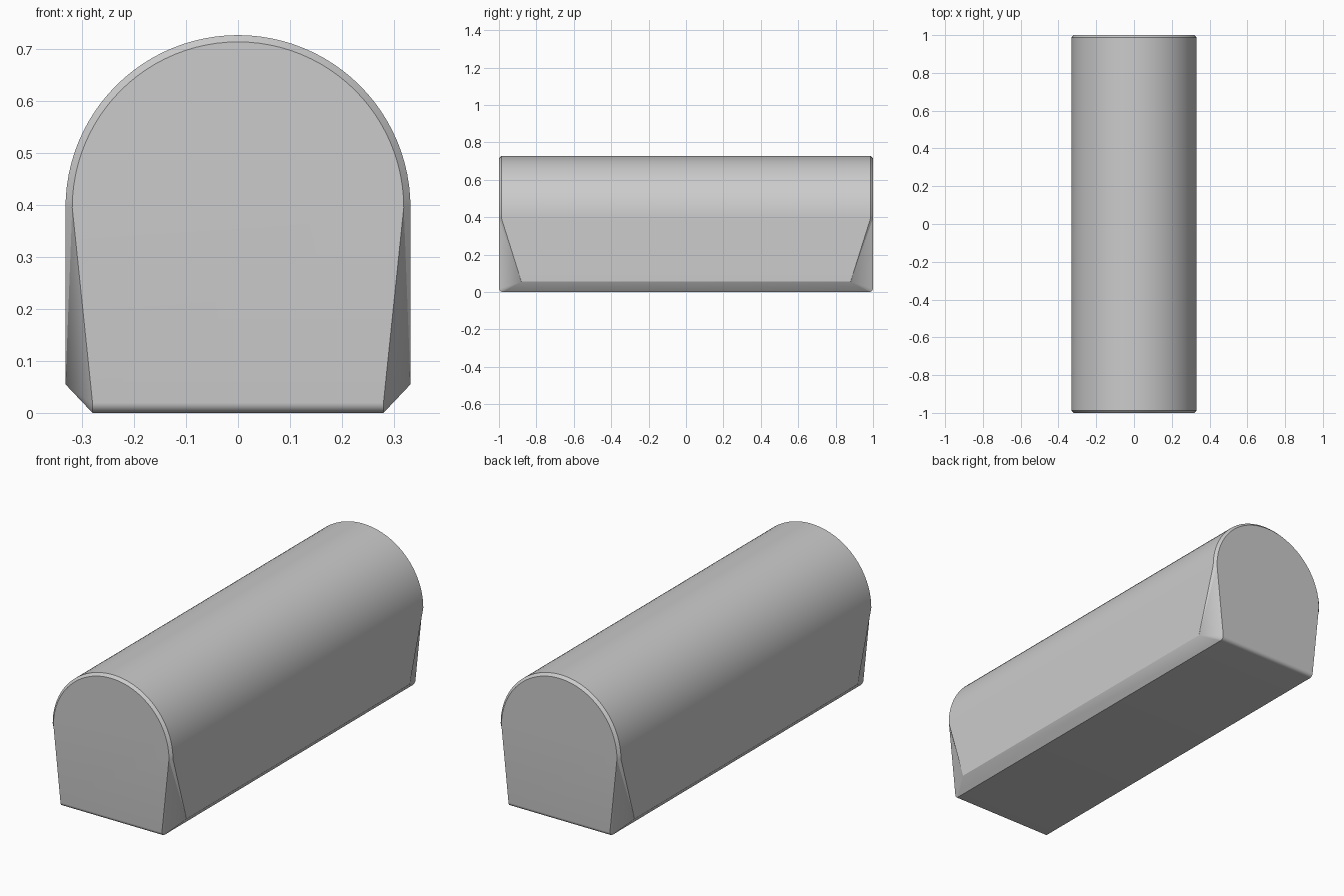
import bpy, bmesh, math

cube = bpy.data.objects.get("Cube")
if cube:
    bpy.data.objects.remove(cube, do_unlink=True)

HALF_WIDTH, SPRING_Z = 0.332, 0.395   # arch radius and the height it springs from
FOOT_X, CHAMFER_Z = 0.28, 0.055       # flat base half width, chamfer height
BEVEL, ROUND = 0.013, 0.02            # end rim bevel, rounded lower end edge
ARC_STEPS, ROUND_STEPS = 48, 8

grey = bpy.data.materials.new("plain grey")
grey.use_nodes = True
colour = (0.6, 0.6, 0.6, 1)
grey.diffuse_color = colour
grey.node_tree.nodes["Principled BSDF"].inputs["Base Color"].default_value = colour

bm = bmesh.new()


def arch(radius, y):
    """Half circle of vertices from +x over the top to -x."""
    angles = [math.pi * i / ARC_STEPS for i in range(ARC_STEPS + 1)]
    return [bm.verts.new((radius * math.cos(a), y, SPRING_Z + radius * math.sin(a)))
            for a in angles]


def foot(side, end):
    """Lower corner: rounded from the flat base up to the end face."""
    angles = [math.pi / 2 * i / ROUND_STEPS for i in range(ROUND_STEPS + 1)]
    return [bm.verts.new((side * FOOT_X, end * (1 - ROUND + ROUND * math.sin(a)),
                          ROUND * (1 - math.cos(a)))) for a in angles]


def strip(a, b):
    """Quads between two equally long rows."""
    for i in range(len(a) - 1):
        bm.faces.new((a[i], a[i + 1], b[i + 1], b[i]))


# End pieces: rim bevel, end face, rounded lower edge and cut corners
ends = []
for end in (-1, 1):
    outer = arch(HALF_WIDTH, end * (1 - BEVEL))
    inner = arch(HALF_WIDTH - BEVEL, end)
    feet = [foot(1, end), foot(-1, end)]
    hips = [bm.verts.new((s * HALF_WIDTH, end * 0.88, CHAMFER_Z)) for s in (1, -1)]
    strip(outer, inner)
    bm.faces.new(inner + [feet[1][-1], feet[0][-1]])
    strip(feet[0], feet[1])
    for hip, row, k in zip(hips, feet, (0, -1)):
        fan = [outer[k], inner[k]] + row[::-1]
        for a, b in zip(fan, fan[1:]):
            bm.faces.new((hip, a, b))
    ends.append((outer, feet, hips))

# Long body: vault, side walls, chamfers and base
(front_arch, front_feet, front_hips), (back_arch, back_feet, back_hips) = ends
strip(front_arch, back_arch)
for i, k in ((0, 0), (1, -1)):
    f, b = front_hips[i], back_hips[i]
    bm.faces.new((front_arch[k], back_arch[k], b, f))
    bm.faces.new((f, b, back_feet[i][0], front_feet[i][0]))
bm.faces.new((front_feet[0][0], back_feet[0][0], back_feet[1][0], front_feet[1][0]))
bmesh.ops.recalc_face_normals(bm, faces=bm.faces)

mesh = bpy.data.meshes.new("arched_block")
bm.to_mesh(mesh)
bm.free()
mesh.materials.append(grey)
block = bpy.data.objects.new("arched_block", mesh)
bpy.context.collection.objects.link(block)

bpy.ops.object.select_all(action='DESELECT')
block.select_set(True)
bpy.context.view_layer.objects.active = block
bpy.ops.object.shade_smooth_by_angle(angle=math.radians(15))
